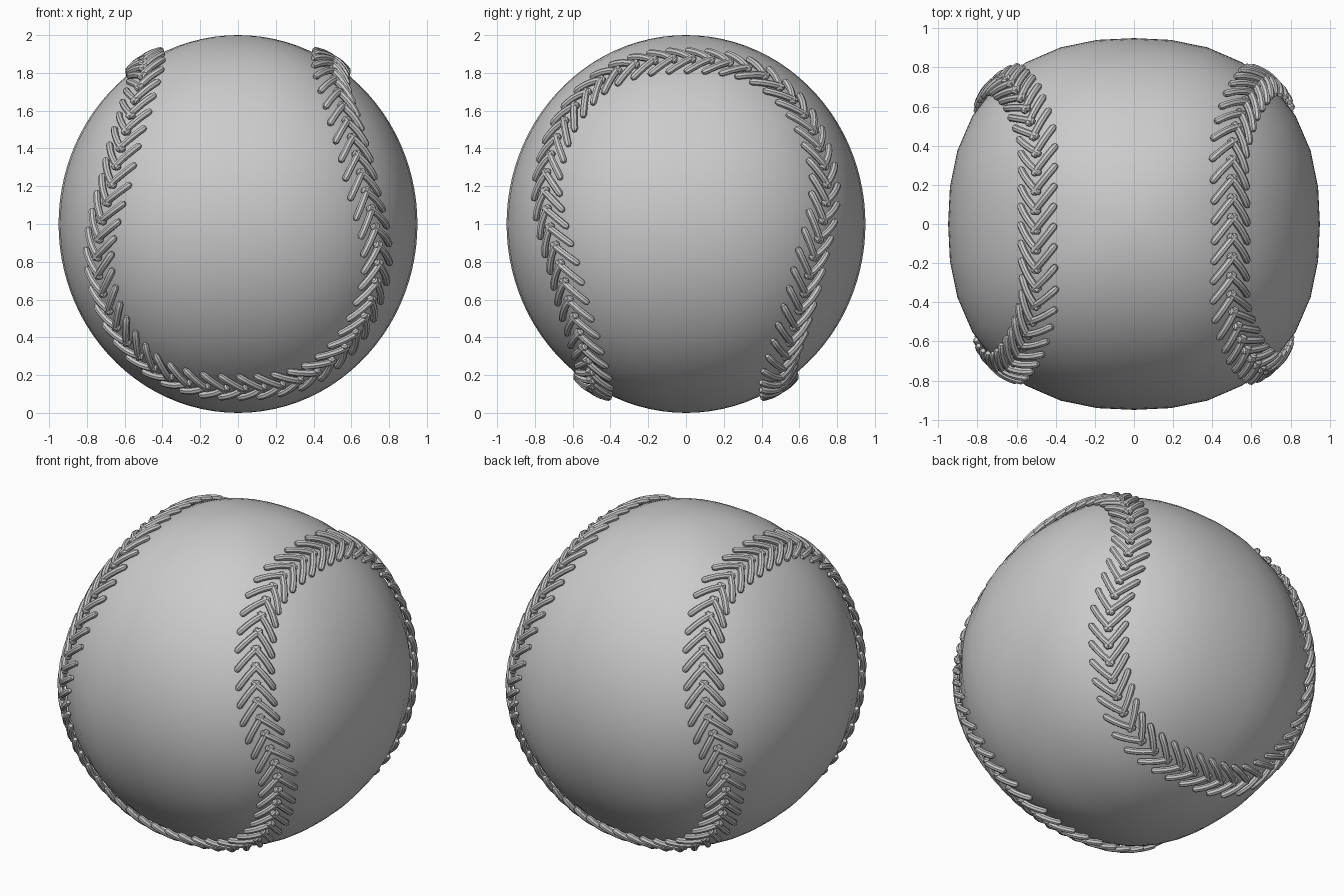
import bpy, bmesh, math
from mathutils import Vector

if "Cube" in bpy.data.objects:
    bpy.data.objects.remove(bpy.data.objects["Cube"])

RX, RZ, P = 0.95, 1.0, 2.35   # ball half-widths and squareness in plan


def on_ball(v, lift=0.0):
    """Push a direction out to the slightly squared ball surface."""
    d = v.normalized()
    plan = (abs(d.x) ** P + abs(d.y) ** P) ** (1 / P) / RX
    return d * (1 / math.sqrt(plan ** 2 + (d.z / RZ) ** 2) + lift)


# Ball
bm = bmesh.new()
bmesh.ops.create_uvsphere(bm, u_segments=32, v_segments=48, radius=1)
for v in bm.verts:
    v.co = on_ball(v.co) + Vector((0, 0, 1))
for f in bm.faces:
    f.smooth = True
mesh = bpy.data.meshes.new("ball")
bm.to_mesh(mesh)
bm.free()
bpy.context.collection.objects.link(bpy.data.objects.new("ball", mesh))

# Seam path: one eighth by hand, the rest by symmetry
eighth = [(0.5, 0, 0.87), (0.50, 0.38, 0.80), (0.555, 0.60, 0.60),
          (0.615, 0.70, 0.40), (0.67, 0.745, 0.20), (0.725, 0.725, 0)]
quarter = eighth + [(y, x, -z) for x, y, z in reversed(eighth[:-1])]
half = quarter + [(-x, y, z) for x, y, z in reversed(quarter[:-1])]
loop = half[:-1] + [(-x, -y, z) for x, y, z in half[:-1]]
keys = [Vector(p) for p in loop]


def spline(a, b, c, d, t):
    return 0.5 * (2 * b + (c - a) * t + (2 * a - 5 * b + 4 * c - d) * t ** 2
                  + (3 * b - a - 3 * c + d) * t ** 3)


n = len(keys)
dense = [on_ball(spline(keys[i - 1], keys[i], keys[(i + 1) % n], keys[(i + 2) % n], k / 30))
         for i in range(n) for k in range(30)]
dense.append(dense[0])


def resample(pts, count):
    """Evenly spaced points along the closed path."""
    run = [0.0]
    for a, b in zip(pts, pts[1:]):
        run.append(run[-1] + (b - a).length)
    out, j = [], 0
    for i in range(count):
        s = run[-1] * i / count
        while run[j + 1] < s:
            j += 1
        out.append(pts[j].lerp(pts[j + 1], (s - run[j]) / (run[j + 1] - run[j])))
    return out


COUNT = 108
seam = resample(dense, COUNT)


# Herringbone stitches, one row on each side of the seam
def stitch_row(name, side):
    cu = bpy.data.curves.new(name, 'CURVE')
    cu.dimensions = '3D'
    cu.bevel_depth = 0.019
    cu.bevel_resolution = 2
    cu.use_fill_caps = True
    steps = [-0.05, 0, 0.17, 0.33, 0.5, 0.67, 0.83, 1, 1.07]
    for i, c in enumerate(seam):
        along = (seam[(i + 1) % COUNT] - seam[i - 1]).normalized()
        across = c.normalized().cross(along) * side
        sp = cu.splines.new('POLY')
        sp.points.add(len(steps) - 1)
        for pt, t in zip(sp.points, steps):
            lateral = -0.015 + 0.115 * t
            back = 0.04 - 0.10 * t - 0.03 * t * t
            lift = 0.022 + 0.03 * t * (1 - t) - 0.008 * t
            p = on_ball(c + across * lateral + along * back, lift)
            pt.co = (p.x, p.y, p.z + 1, 1)
            pt.radius = 1 if 0 <= t <= 1 else 0.6
    ob = bpy.data.objects.new(name, cu)
    bpy.context.collection.objects.link(ob)
    bpy.ops.object.select_all(action='DESELECT')
    ob.select_set(True)
    bpy.context.view_layer.objects.active = ob
    bpy.ops.object.convert(target='MESH')
    bpy.ops.object.shade_smooth_by_angle()


stitch_row("left_stitches", 1)
stitch_row("right_stitches", -1)
